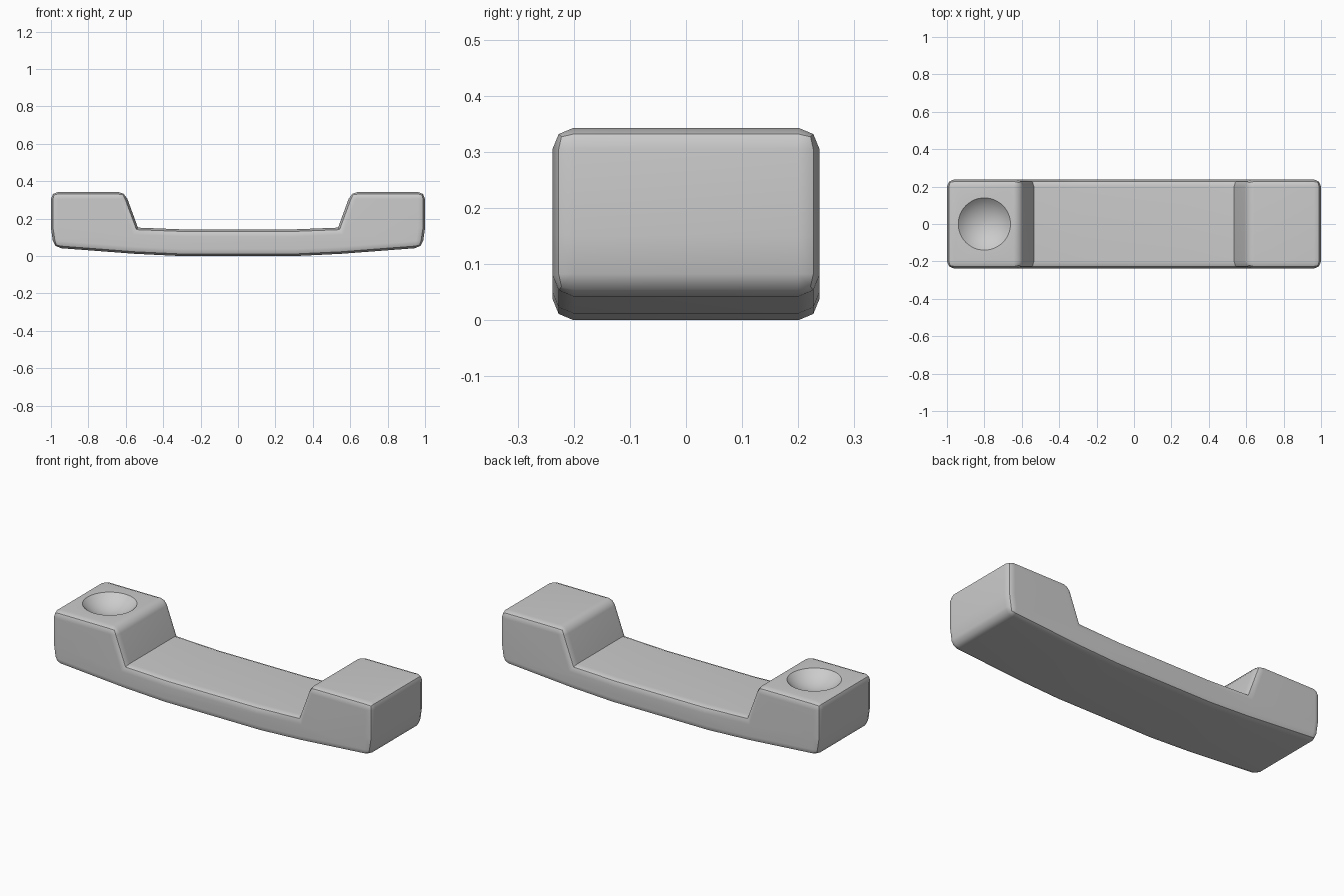
import bpy, bmesh, math

if "Cube" in bpy.data.objects:
    bpy.data.objects.remove(bpy.data.objects["Cube"])

HALF_W = 0.238

# Side profile, right half: underside from centre outwards, then back along the top
under = [(0.3, 0.0), (0.55, 0.012), (0.985, 0.045), (1.0, 0.15)]
top = [(1.0, 0.343), (0.605, 0.343), (0.535, 0.152), (0.28, 0.142)]
half = under + top
profile = half + [(-x, z) for x, z in reversed(half)]

# Handset body: extruded profile
bm = bmesh.new()
face = bm.faces.new([bm.verts.new((x, -HALF_W, z)) for x, z in profile])
ext = bmesh.ops.extrude_face_region(bm, geom=[face])
for v in ext["geom"]:
    if isinstance(v, bmesh.types.BMVert):
        v.co.y = HALF_W
bmesh.ops.recalc_face_normals(bm, faces=bm.faces)
# Round the rims and outer corners; the inner step corners stay tighter
def inner(e):
    return all(abs(abs(v.co.x) - 0.535) < 1e-4 for v in e.verts)
edges = [e for e in bm.edges
         if e.calc_face_angle(0) > math.radians(40) and not inner(e)]
bmesh.ops.bevel(bm, geom=edges, offset=0.038, segments=2, profile=0.5,
                affect='EDGES', clamp_overlap=True)
mesh = bpy.data.meshes.new("handset")
bm.to_mesh(mesh)
bm.free()
handset = bpy.data.objects.new("handset", mesh)
bpy.context.collection.objects.link(handset)

# Round dish sunk into the left end
R, DEPTH = 0.193, 0.06
bpy.ops.mesh.primitive_uv_sphere_add(segments=48, ring_count=32, radius=R,
                                     location=(-0.8, 0, 0.343 + R - DEPTH))
cutter = bpy.context.object
cutter.name = "dish_cutter"
cutter.hide_render = True
bpy.ops.object.shade_smooth()

bpy.ops.object.select_all(action='DESELECT')
handset.select_set(True)
bpy.context.view_layer.objects.active = handset
cut = handset.modifiers.new("dish", 'BOOLEAN')
cut.operation = 'DIFFERENCE'
cut.solver = 'EXACT'
cut.object = cutter
bpy.ops.object.modifier_apply(modifier=cut.name)
bpy.data.objects.remove(cutter)
bpy.ops.object.shade_smooth_by_angle(angle=math.radians(40))
weighted = handset.modifiers.new("weighted_normals", 'WEIGHTED_NORMAL')
weighted.keep_sharp = True
